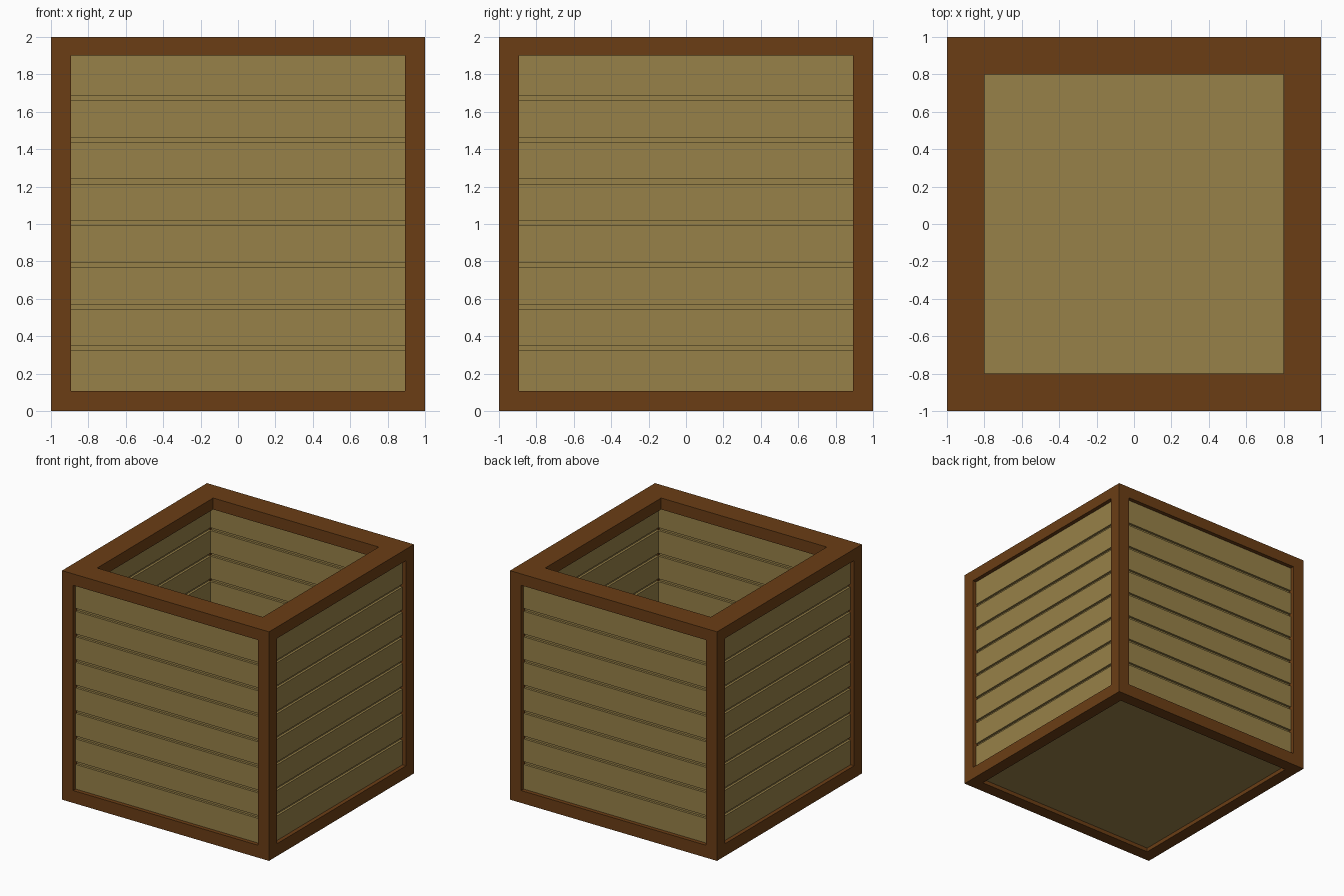
import bpy
from math import radians
from mathutils import Matrix

if "Cube" in bpy.data.objects:
    bpy.data.objects.remove(bpy.data.objects["Cube"])


def material(name, color):
    m = bpy.data.materials.new(name)
    m.diffuse_color = (*color, 1)
    m.use_nodes = True
    m.node_tree.nodes["Principled BSDF"].inputs["Base Color"].default_value = m.diffuse_color
    return m


BROWN = material("dark_wood", (0.147, 0.048, 0.0075))
TAN = material("light_wood", (0.31, 0.22, 0.065))


def box(name, lo, hi, mat, turn=0):
    x0, y0, z0 = lo
    x1, y1, z1 = hi
    verts = [(x, y, z) for z in (z0, z1) for x, y in ((x0, y0), (x1, y0), (x1, y1), (x0, y1))]
    faces = [(3, 2, 1, 0), (4, 5, 6, 7)]
    faces += [(i, (i + 1) % 4, (i + 1) % 4 + 4, i + 4) for i in range(4)]
    me = bpy.data.meshes.new(name)
    me.from_pydata(verts, [], faces)
    me.transform(Matrix.Rotation(radians(turn), 4, 'Z'))
    me.materials.append(mat)
    ob = bpy.data.objects.new(name, me)
    bpy.context.collection.objects.link(ob)
    return ob


W = 0.108                 # beam width seen on the sides
RIM = 0.2                 # width of the top rim
Z0, Z1 = W, 1.9           # opening height
PITCH, GAP, COUNT = 0.2229, 0.025, 8

for side in range(4):
    turn = side * 90
    # Frame: corner post, bottom rail and top rim, one of each per side
    box(f"post_{side}", (-1, -1, Z0), (-1 + W, -1 + W, Z1), BROWN, turn)
    box(f"bottom_rail_{side}", (-1, -1, 0), (1 - W, -1 + W, Z0), BROWN, turn)
    box(f"top_rim_{side}", (-1, -1, Z1), (1 - RIM, -1 + RIM, 2), BROWN, turn)
    # Thin backing sheet behind the grooves
    box(f"backing_{side}", (-0.92, -0.945, Z0), (0.92, -0.905, Z1), TAN, turn)
    # Horizontal planks
    for i in range(COUNT):
        mid = 1.004 + (i - COUNT / 2) * PITCH
        lo = Z0 if i == 0 else mid + GAP / 2
        hi = Z1 if i == COUNT - 1 else mid + PITCH - GAP / 2
        box(f"plank_{side}_{i}", (-0.9, -0.965, lo), (0.9, -0.885, hi), TAN, turn)

# Recessed floor panel
box("floor", (-0.9, -0.9, 0.035), (0.9, 0.9, 0.115), TAN)
